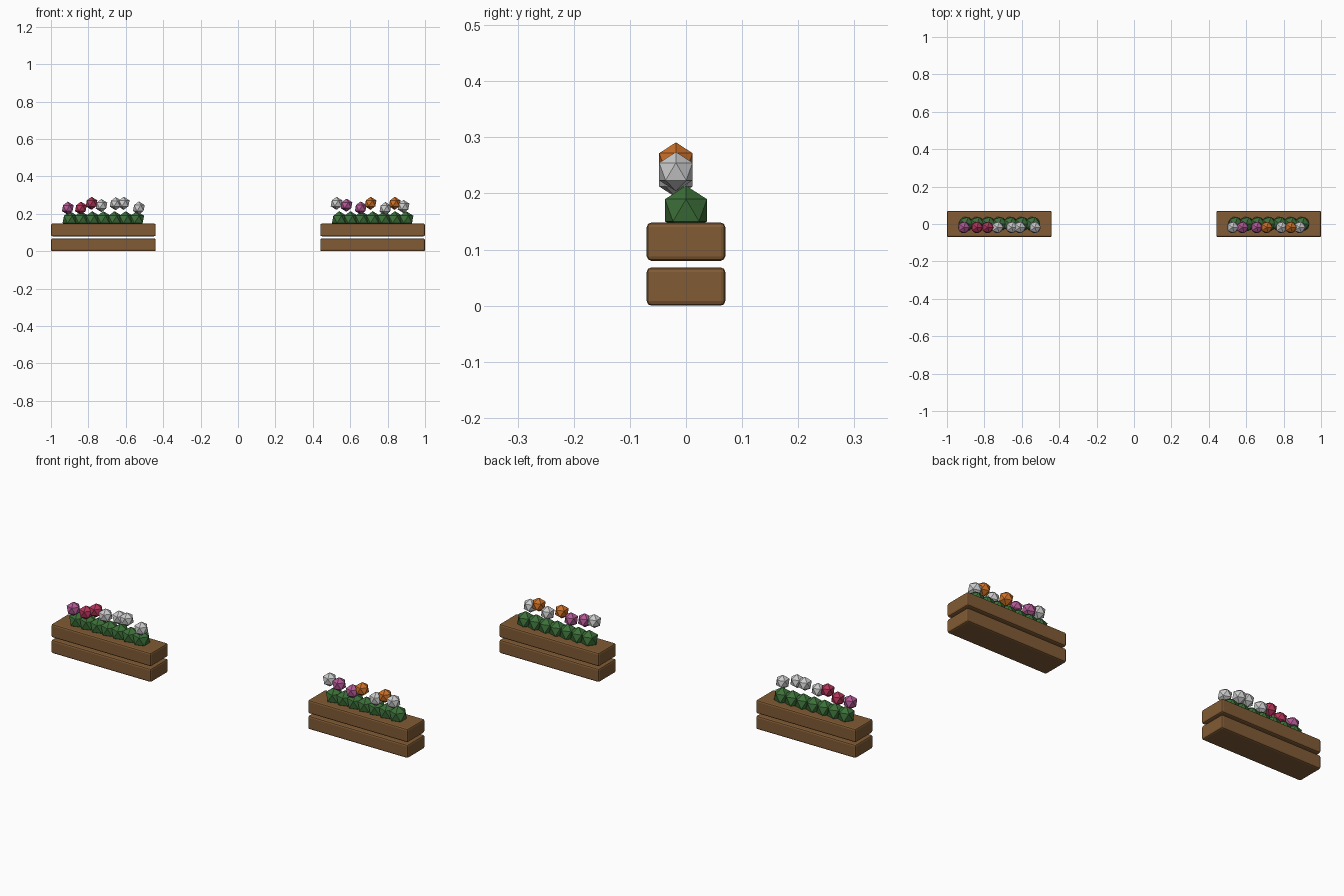
import bpy

if "Cube" in bpy.data.objects:
    bpy.data.objects.remove(bpy.data.objects["Cube"])


def material(name, rgb):
    m = bpy.data.materials.new(name)
    m.diffuse_color = (*rgb, 1)
    m.use_nodes = True
    m.node_tree.nodes["Principled BSDF"].inputs["Base Color"].default_value = m.diffuse_color
    return m


WOOD = material("wood", (0.22, 0.105, 0.035))
LEAF = material("leaf", (0.045, 0.16, 0.04))
COLOURS = {
    "pink": material("pink_petal", (0.45, 0.1, 0.3)),
    "red": material("red_petal", (0.45, 0.035, 0.1)),
    "orange": material("orange_petal", (0.6, 0.16, 0.02)),
    "white": None,
}


def plank(name, x, z):
    bpy.ops.mesh.primitive_cube_add(size=1, location=(x, 0, z))
    ob = bpy.context.object
    ob.name = name
    ob.scale = (0.56, 0.14, 0.068)
    bpy.ops.object.transform_apply(location=False, rotation=False, scale=True)
    bevel = ob.modifiers.new("soft_edges", 'BEVEL')
    bevel.width = 0.008
    bevel.segments = 2
    ob.data.materials.append(WOOD)


def ball(name, loc, radius, mat):
    bpy.ops.mesh.primitive_ico_sphere_add(subdivisions=1, radius=radius, location=loc)
    ob = bpy.context.object
    ob.name = name
    if mat:
        ob.data.materials.append(mat)


# blossoms of each planter: x, z, colour
BLOOMS = {
    "left": (-0.72, [(-0.91, 0.23, "pink"), (-0.84, 0.23, "red"), (-0.783, 0.256, "red"),
                     (-0.73, 0.244, "white"), (-0.654, 0.254, "white"),
                     (-0.611, 0.256, "white"), (-0.53, 0.231, "white")]),
    "right": (0.72, [(0.527, 0.256, "white"), (0.58, 0.246, "pink"), (0.656, 0.231, "pink"),
                     (0.709, 0.256, "orange"), (0.788, 0.228, "white"),
                     (0.838, 0.256, "orange"), (0.885, 0.239, "white")]),
}

for side, (cx, blooms) in BLOOMS.items():
    # two stacked planks form the box
    plank(side + "_lower_plank", cx, 0.034)
    plank(side + "_upper_plank", cx, 0.114)
    # row of foliage clumps
    for i in range(7):
        ball(f"{side}_foliage_{i + 1}", (cx + (i - 3) * 0.0595, 0, 0.17), 0.044, LEAF)
    # blossoms along the front
    for i, (x, z, colour) in enumerate(blooms):
        ball(f"{side}_blossom_{i + 1}", (x, -0.018, z), 0.035, COLOURS[colour])
